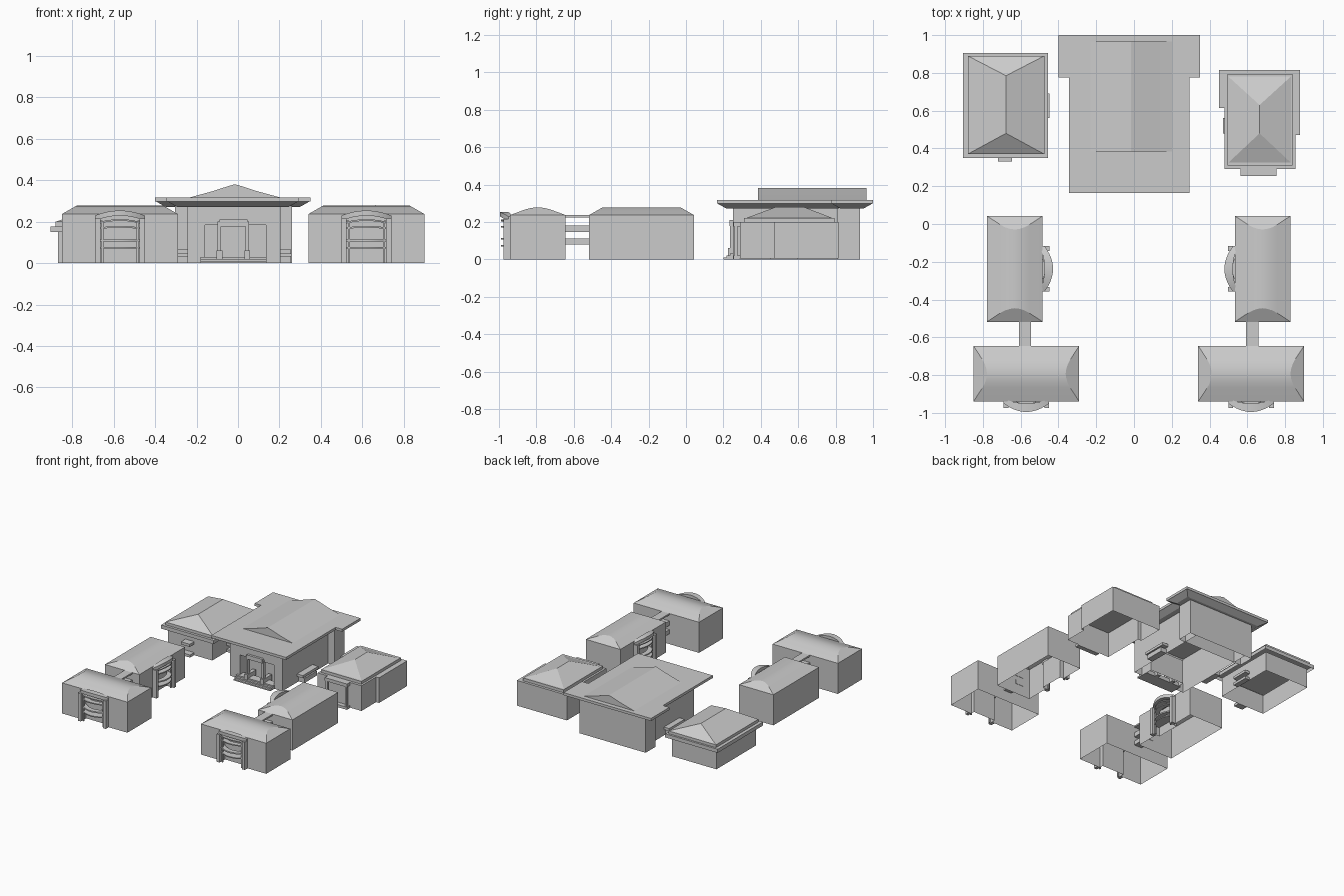
import bpy, bmesh
from math import radians
from mathutils import Matrix

if "Cube" in bpy.data.objects:
    bpy.data.objects.remove(bpy.data.objects["Cube"])


def finish(bm, name, mat=None, smooth=False):
    bmesh.ops.recalc_face_normals(bm, faces=bm.faces)
    if mat:
        bm.transform(mat)
    me = bpy.data.meshes.new(name)
    bm.to_mesh(me)
    bm.free()
    ob = bpy.data.objects.new(name, me)
    bpy.context.collection.objects.link(ob)
    if smooth:
        bpy.context.view_layer.objects.active = ob
        ob.select_set(True)
        bpy.ops.object.shade_smooth_by_angle(angle=radians(25))
        ob.select_set(False)
    return ob


def prism(name, lower, z0, z1, upper=None, top=True, bottom=True, mat=None):
    """Extruded plan; upper may be a different outline for tapered shapes."""
    upper = upper or lower
    bm = bmesh.new()
    a = [bm.verts.new((x, y, z0)) for x, y in lower]
    b = [bm.verts.new((x, y, z1)) for x, y in upper]
    n = len(a)
    for i in range(n):
        j = (i + 1) % n
        bm.faces.new((a[i], a[j], b[j], b[i]))
    if top:
        bm.faces.new(b)
    if bottom:
        bm.faces.new(a[::-1])
    return finish(bm, name, mat)


def rect(x0, x1, y0, y1):
    return [(x0, y0), (x1, y0), (x1, y1), (x0, y1)]


def box(name, x0, x1, y0, y1, z0, z1, mat=None, **kw):
    return prism(name, rect(x0, x1, y0, y1), z0, z1, mat=mat, **kw)


def notched(x0, x1, y0, y1, n0, n1, depth):
    """Rectangle with a recess in its front edge."""
    return [(x0, y0), (n0, y0), (n0, y0 + depth), (n1, y0 + depth),
            (n1, y0), (x1, y0), (x1, y1), (x0, y1)]


def hip(name, x0, x1, y0, y1, z0, z1, r0, r1):
    """Hip roof with a ridge along y from r0 to r1."""
    xm = (x0 + x1) / 2
    bm = bmesh.new()
    a, b, c, d = [bm.verts.new((x, y, z0)) for x, y in rect(x0, x1, y0, y1)]
    e, f = bm.verts.new((xm, r0, z1)), bm.verts.new((xm, r1, z1))
    for face in ((a, b, e), (b, c, f, e), (c, d, f), (d, a, e, f)):
        bm.faces.new(face)
    return finish(bm, name)


def curved_band(name, half, wall, ends, mid, z0, z1, rise, bow_in, mat):
    """Bowed slab along the wall, optionally arched upwards in the middle."""
    bm = bmesh.new()
    rows, n = [], 12
    for i in range(n + 1):
        t = 2 * i / n - 1
        k = 1 - t * t
        yi, yo = wall - bow_in * k, ends + (mid - ends) * k
        rows.append([bm.verts.new((t * half, y, z + rise * k))
                     for y, z in ((yi, z0), (yo, z0), (yo, z1), (yi, z1))])
    for r, s in zip(rows, rows[1:]):
        for j in range(4):
            bm.faces.new((r[j], r[(j + 1) % 4], s[(j + 1) % 4], s[j]))
    bm.faces.new(rows[0])
    bm.faces.new(rows[-1])
    finish(bm, name, mat, True)


def pavilion(name, x, y, turn):
    """Long house with rounded hip roof and a bowed balcony bay."""
    m = Matrix.Translation((x, y, 0)) @ Matrix.Rotation(radians(turn), 4, 'Z')
    L, W, H = 0.28, 0.1475, 0.237
    prism(name + "_walls", notched(-L, L, -W, W, -.095, .095, .03), 0, .205,
          top=False, bottom=False, mat=m)
    box(name + "_upper_wall", -L, L, -W, W, .205, H, mat=m, bottom=False, top=False)
    box(name + "_bay_ceiling", -.095, .095, -W, -W + .03, .203, .205, mat=m)
    # roof: rounded ridge profile, ends sloped in proportion to height
    half = [(-W, 0), (-.075, .027), (-.05, .0345), (-.025, .039)]
    prof = half + [(0, .041)] + [(-a, h) for a, h in half[::-1]]
    bm = bmesh.new()
    ends = [[bm.verts.new((s * (L - h * 1.75), a, H + h)) for a, h in prof] for s in (-1, 1)]
    for i in range(len(prof) - 1):
        bm.faces.new((ends[0][i], ends[0][i + 1], ends[1][i + 1], ends[1][i]))
    for e in ends:
        bm.faces.new(e)
    finish(bm, name + "_roof", m, True)
    # balcony bay
    for s in (-1, 1):
        a, b = sorted((s * .095, s * .12))
        box(name + "_bay_pillar", a, b, -W - .035, -W, 0, .215, mat=m)
    curved_band(name + "_bay_canopy", .12, -W + .015, -W - .01, -W - .055,
                .205, .23, .024, .025, m)
    for z0, z1, rise in ((.07, .078, 0), (.105, .115, 0), (.165, .173, .006), (.192, .2, .012)):
        curved_band(name + "_balcony_band", .095, -W + .028, -W - .015, -W - .05,
                    z0, z1, rise, 0 if rise == 0 and z0 < .1 else .04, m)
    for s in (-.085, .085):
        box(name + "_balcony_post", s - .005, s + .005, -W - .02, -W - .01, 0, .2, mat=m)


# four pavilions, mirrored about x = 0.025, with walkways between pairs
for side, s in (("left", -1), ("right", 1)):
    pavilion(side + "_front_pavilion", .025 + s * .595, -.7925, 0)
    pavilion(side + "_side_pavilion", .025 + s * .656, -.2375, -90 * s)
    cx = .025 + s * .602
    for z0, z1 in ((.225, .237), (.145, .18), (.08, .112)):
        box(side + "_walkway_deck", cx - .033, cx + .033, -.645, -.515, z0, z1)

# main hall walls: recessed entrance below, rear wing
hall = (-.245, .205, .25, .93)
prism("hall_walls", notched(*hall, -.16, .135, .1), 0, .185, top=False, bottom=False)
box("hall_upper_walls", *hall, .185, .275, top=False, bottom=False)
box("entrance_ceiling", -.16, .135, .25, .35, .183, .186)
box("hall_rear_wing", -.305, .26, .81, .93, 0, .275, bottom=False)


def hall_plan(i):
    return [(-.345 + i, .165 + i), (.295 - i, .165 + i), (.295 - i, .775 + i), (.35 - i, .775 + i),
            (.35 - i, 1 - i), (-.40 + i, 1 - i), (-.40 + i, .775 + i), (-.345 + i, .775 + i)]


# hall roof: slab, tapered soffit and low gable
prism("hall_roof_slab", hall_plan(0), .298, .318)
prism("hall_soffit", hall_plan(.05), .272, .298, upper=hall_plan(.004))
bm = bmesh.new()
gable = [(-.23, .318), (-.12, .348), (-.05, .371), (-.015, .381), (.02, .371), (.09, .348), (.20, .318)]
ends = [[bm.verts.new((x, y, z)) for x, z in gable] for y in (.385, .965)]
for i in range(len(gable) - 1):
    bm.faces.new((ends[0][i], ends[0][i + 1], ends[1][i + 1], ends[1][i]))
for e in ends:
    bm.faces.new(e)
finish(bm, "hall_upper_roof", None, True)

# entrance steps, columns, lintel and cheek walls
for i in range(3):
    box("entrance_step", -.18, .137, .20 + i * .017, .30, i * .01, i * .01 + .01)
for x in (-.09, .045):
    box("entrance_column", x - .008, x + .008, .235, .262, .03, .2)
    box("entrance_cheek", x - .014, x + .014, .225, .33, .0, .06)
box("entrance_lintel", -.09, .045, .232, .25, .178, .21)
for x0, x1 in ((-.29, -.245), (.205, .255)):
    box("side_step", x0, x1, .45, .6, 0, .035)
    box("side_rail", x0, x1, .43, .62, .045, .065)

# rear left house with stepped overhanging eaves
box("left_house_walls", -.87, -.49, .385, .87, 0, .15, top=False, bottom=False)
box("left_house_eave", -.905, -.455, .35, .905, .15, .175, top=False, bottom=False)
prism("left_house_eave_top", rect(-.905, -.455, .35, .905), .175, .178, bottom=False)
box("left_house_upper_eave", -.88, -.475, .37, .89, .178, .2, bottom=False)
hip("left_house_roof", -.88, -.475, .37, .89, .2, .272, .48, .785)
box("left_house_porch", -.72, -.645, .33, .385, .085, .105)
box("left_house_porch_step", -.72, -.645, .335, .385, 0, .02)
box("left_house_side_canopy", -.49, -.448, .56, .69, .05, .07)
box("left_house_side_step", -.49, -.45, .56, .69, 0, .02)

# rear right house: irregular plan, flush walls, hip roof
plan = [(.48, .29), (.855, .29), (.855, .47), (.88, .47), (.88, .815), (.45, .815), (.45, .615), (.48, .615)]
prism("right_house_walls", plan, .005, .2, bottom=False)
box("right_house_upper_step", .495, .84, .31, .795, .2, .222, bottom=False)
hip("right_house_roof", .5, .83, .325, .78, .222, .28, .48, .63)
box("right_house_porch_roof", .565, .755, .255, .29, .175, .2)
for x in (.57, .735):
    box("right_house_porch_post", x, x + .015, .26, .275, 0, .175)
box("right_house_porch_step", .565, .755, .255, .29, 0, .02)
box("right_house_side_canopy", .472, .48, .48, .56, .05, .07)
